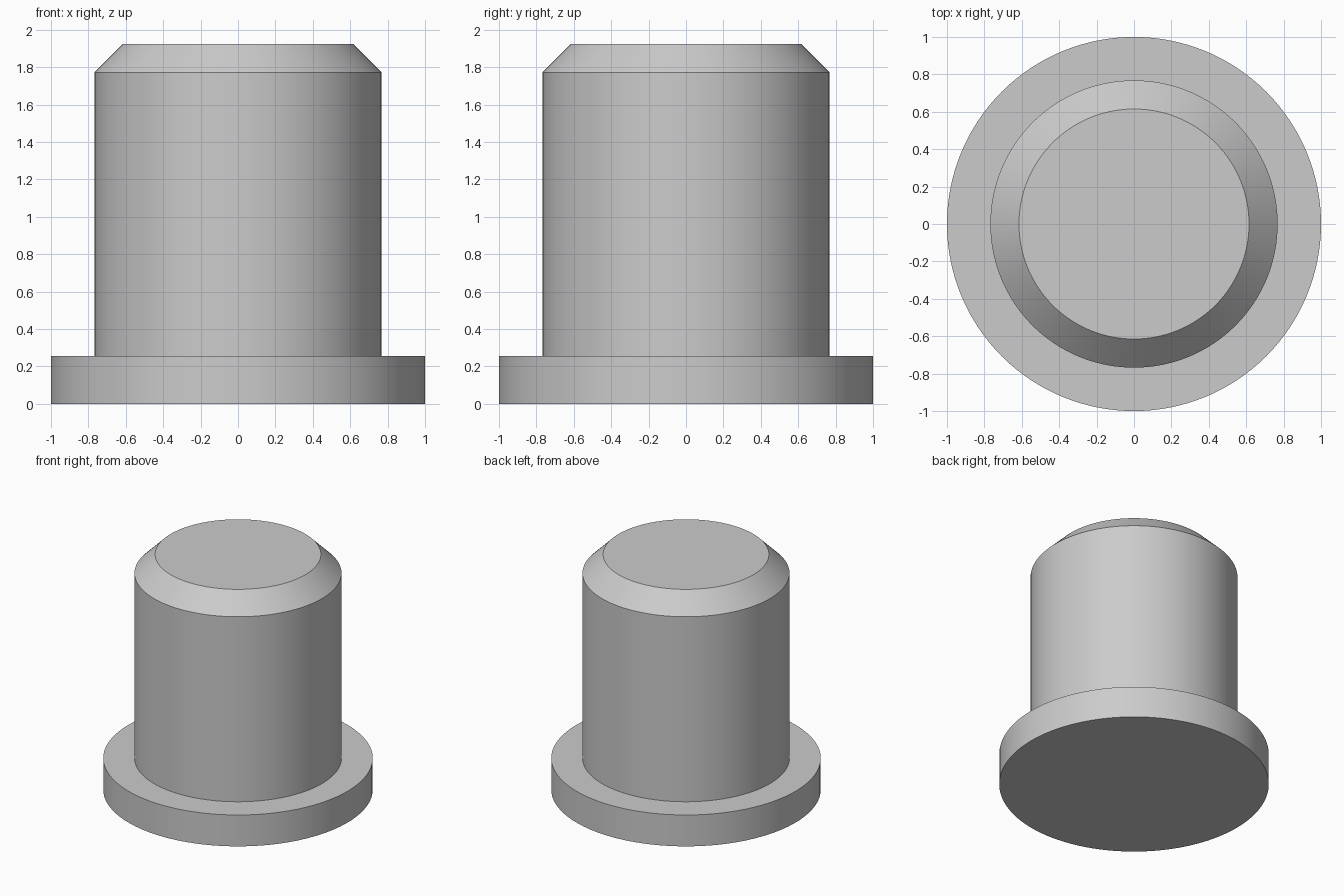
import bpy
import bmesh
import math
from mathutils import Matrix

cube = bpy.data.objects.get("Cube")
if cube:
    bpy.data.objects.remove(cube, do_unlink=True)

SEGMENTS = 128

# Plain grey finish
grey = bpy.data.materials.new("plain_grey")
grey.use_nodes = True
grey.diffuse_color = (0.6, 0.6, 0.6, 1)
grey.node_tree.nodes["Principled BSDF"].inputs["Base Color"].default_value = (0.6, 0.6, 0.6, 1)

# Half profile as (radius, height): flange, shank, chamfered tip
profile = [(0, 0), (1, 0), (1, 0.257), (0.768, 0.257),
           (0.768, 1.772), (0.615, 1.925), (0, 1.925)]

# Revolve the profile into one closed solid
bm = bmesh.new()
verts = [bm.verts.new((r, 0, z)) for r, z in profile]
edges = [bm.edges.new(pair) for pair in zip(verts, verts[1:])]
bmesh.ops.spin(bm, geom=verts + edges, cent=(0, 0, 0), axis=(0, 0, 1),
               angle=math.tau, steps=SEGMENTS, use_merge=True)
bmesh.ops.remove_doubles(bm, verts=bm.verts, dist=0.0001)
bmesh.ops.recalc_face_normals(bm, faces=bm.faces)

mesh = bpy.data.meshes.new("flanged_pin")
bm.to_mesh(mesh)
bm.free()
mesh.materials.append(grey)
pin = bpy.data.objects.new("flanged_pin", mesh)
bpy.context.collection.objects.link(pin)

# Smooth round walls, crisp rims
bpy.ops.object.select_all(action="DESELECT")
pin.select_set(True)
bpy.context.view_layer.objects.active = pin
bpy.ops.object.shade_smooth_by_angle(angle=math.radians(30))
